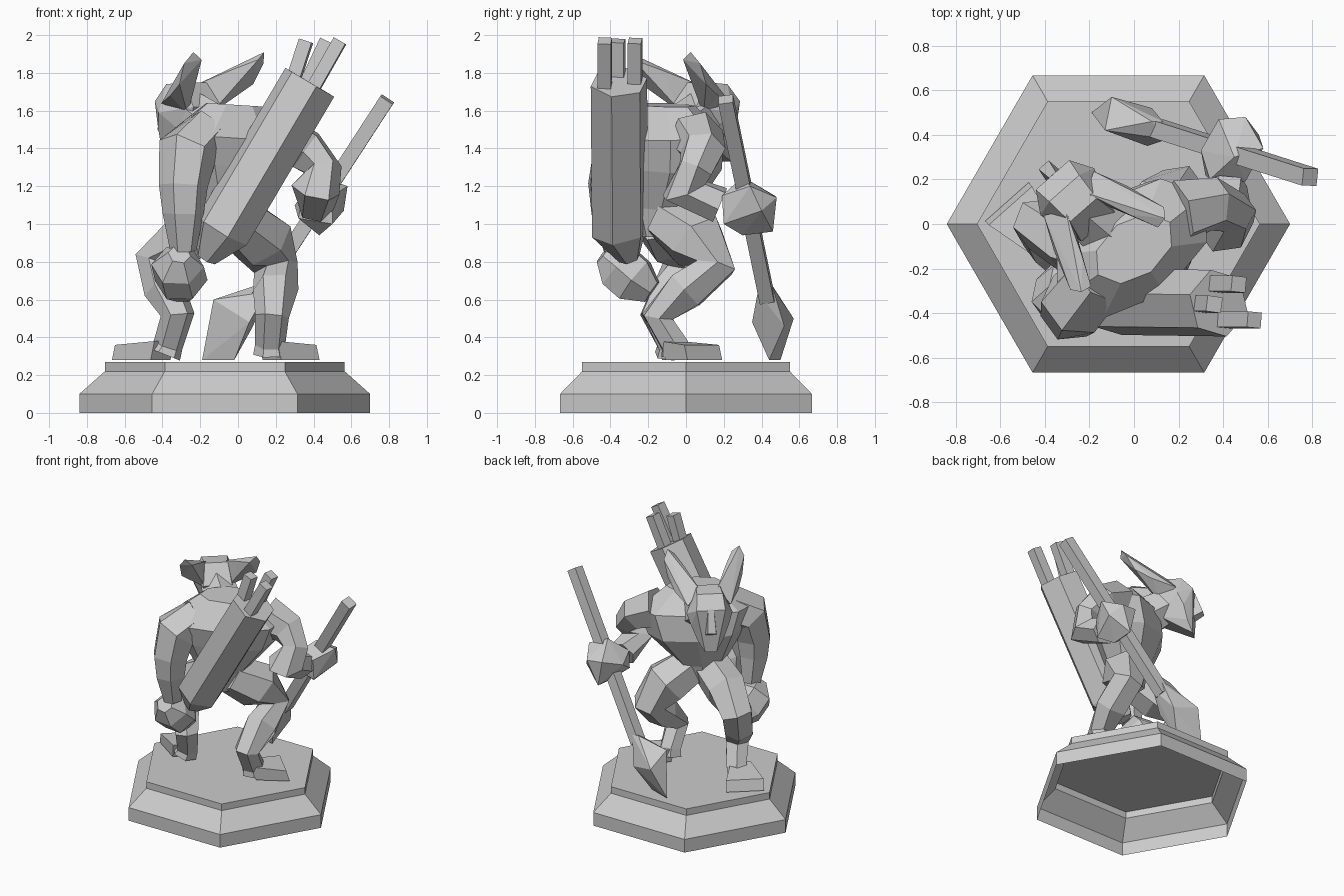
import bpy
import bmesh
from math import cos, sin, tau
from mathutils import Vector

cube = bpy.data.objects.get("Cube")
if cube:
    bpy.data.objects.remove(cube, do_unlink=True)

# One plain sculpting colour
stone = bpy.data.materials.new("plain_grey")
stone.use_nodes = True
grey = (.6, .6, .6, 1)
stone.diffuse_color = grey
stone.node_tree.nodes["Principled BSDF"].inputs["Base Color"].default_value = grey

SIDEWAYS = Vector((.81, .59, 0))
FLOOR = .28


def finish(name, bm):
    """Turn a bmesh into a flat shaded object."""
    bmesh.ops.recalc_face_normals(bm, faces=bm.faces)
    mesh = bpy.data.meshes.new(name)
    bm.to_mesh(mesh)
    bm.free()
    mesh.materials.append(stone)
    obj = bpy.data.objects.new(name, mesh)
    bpy.context.collection.objects.link(obj)
    return obj


def limb(name, stations, sides=6, ref=SIDEWAYS, close_start=True):
    """Faceted tube through stations of (x, y, z, depth, optional width)."""
    bm = bmesh.new()
    centres = [Vector(s[:3]) for s in stations]
    rings = []
    for i, station in enumerate(stations):
        tangent = Vector()
        if i > 0:
            tangent += (centres[i] - centres[i - 1]).normalized()
        if i < len(stations) - 1:
            tangent += (centres[i + 1] - centres[i]).normalized()
        tangent.normalize()
        u = tangent.cross(ref).normalized()
        v = tangent.cross(u)
        depth, width = station[3], station[-1]
        ring = []
        for k in range(sides):
            angle = tau * k / sides
            offset = u * depth * cos(angle) + v * width * sin(angle)
            ring.append(bm.verts.new(centres[i] + offset))
        rings.append(ring)
    for low, high in zip(rings, rings[1:]):
        for k in range(sides):
            n = (k + 1) % sides
            bm.faces.new((low[k], low[n], high[n], high[k]))
    if close_start:
        bm.faces.new(rings[0])
    bm.faces.new(rings[-1])
    return finish(name, bm)


def hull(name, points):
    """Faceted block wrapped around a few points."""
    bm = bmesh.new()
    for p in points:
        bm.verts.new(p)
    bmesh.ops.convex_hull(bm, input=bm.verts)
    loose = [v for v in bm.verts if not v.link_faces]
    bmesh.ops.delete(bm, geom=loose, context="VERTS")
    return finish(name, bm)


def foot(name, heel, toe):
    """Wedge foot that widens to the toes."""
    heel, toe = Vector((*heel, FLOOR)), Vector((*toe, FLOOR))
    ahead = (toe - heel).normalized()
    across = Vector((-ahead.y, ahead.x, 0))
    points = []
    for side in (-1, 1):
        for spot, half, top in ((heel, .07, .1), (toe, .13, .08)):
            base = spot + across * half * side
            points += [base, base + Vector((0, 0, top)) - ahead * top * .3]
    hull(name, points)


# Stepped hexagonal plinth, open underneath
X0 = -.07
limb("plinth",
     [(X0, 0, 0, .77), (X0, 0, .1, .77), (X0, 0, .22, .635), (X0, 0, .27, .635)],
     ref=Vector((0, 1, 0)), close_start=False)

# Hunched body, broad at the shoulders
limb("torso", [
    (-.05, -.12, .93, .11, .13),
    (-.05, -.12, 1.08, .15, .18),
    (-.03, -.09, 1.3, .24, .34),
    (-.01, -.11, 1.47, .25, .41),
    (.0, -.11, 1.63, .13, .2),
], sides=8)
limb("neck", [(-.08, -.05, 1.46, .16), (-.24, .08, 1.58, .13)])

# Legs bent back at the hock
limb("right_leg", [
    (.0, -.1, 1.03, .14),
    (.13, .06, .91, .17),
    (.2, .15, .77, .12),
    (.2, .0, .65, .12),
    (.18, -.15, .51, .09),
    (.17, -.06, .36, .08),
    (.17, -.05, .31, .09),
])
limb("left_leg", [
    (-.1, -.14, 1.03, .14),
    (-.28, -.08, .92, .15),
    (-.43, .0, .8, .12),
    (-.39, -.08, .65, .11),
    (-.32, -.16, .52, .09),
    (-.37, -.08, .36, .08),
    (-.39, -.08, .31, .09),
])
foot("right_foot", (.18, -.06), (.34, .1))
foot("left_foot", (-.41, -.08), (-.57, .1))

# Arms: one reaching to the spear, one hanging
limb("right_arm", [
    (.2, .05, 1.46, .15),
    (.36, .09, 1.39, .12),
    (.45, .05, 1.29, .1),
    (.41, -.01, 1.18, .13),
    (.41, .18, 1.1, .1),
])
hull("right_hand", [
    (.34, .2, 1.15), (.5, .19, 1.15), (.32, .22, 1.03), (.5, .2, 1.0),
    (.45, .3, 1.25), (.58, .34, 1.2), (.3, .33, 1.1), (.43, .3, .94),
    (.56, .4, 1.07), (.38, .47, 1.15), (.5, .48, 1.14), (.42, .46, .96),
])
limb("left_arm", [
    (-.16, -.24, 1.47, .15),
    (-.27, -.36, 1.38, .16),
    (-.29, -.4, 1.2, .13),
    (-.29, -.4, 1.06, .11),
    (-.29, -.37, .86, .07),
])
limb("left_hand", [
    (-.31, -.44, .84, .06),
    (-.32, -.36, .78, .14),
    (-.3, -.27, .7, .14),
    (-.29, -.18, .64, .07),
])

# Head, built in its own turned frame
HEAD = Vector((-.26, .1, 1.6))
AHEAD = Vector((-.66, .75, 0))
LEFT = Vector((-.75, -.66, 0))


def head_points(rows, sides=(-1, 1)):
    return [HEAD + AHEAD * f + LEFT * l * s + Vector((0, 0, h))
            for f, l, h in rows for s in sides]


hull("skull", head_points([
    (-.05, .08, .15), (.08, .09, .14), (.16, .1, .05), (.06, .16, -.01),
    (.1, .13, -.09), (-.15, .1, .02), (.12, .09, -.19), (.15, .04, -.27),
    (-.08, .08, -.14),
]))
hull("nose", head_points([
    (.16, .02, .06), (.22, .03, -.1), (.15, .04, -.14),
]))
for label, s in (("left_ear", 1), ("right_ear", -1)):
    hull(label, head_points([
        (.0, .06, .14), (-.08, .08, -.02), (.05, .15, .04),
        (-.1, .22, .08), (-.2, .14, .22), (-.22, .26, .14),
        (-.32, .25, .31), (-.33, .2, .27), (-.28, .28, .25),
    ], sides=(s,)))

# Spear resting point down
limb("spear_shaft", [(.79, .21, 1.66, .055), (.1, .43, .6, .055)], sides=4)
hull("spear_head", [
    (.15, .38, .64), (.13, .46, .66), (.08, .46, .67),
    (-.13, .42, .6), (.06, .35, .48), (.08, .52, .46), (-.1, .57, .5),
    (-.19, .5, FLOOR), (-.02, .44, FLOOR),
])

# Quiver slung across the back, with three arrows
limb("quiver", [
    (-.17, -.3, .82, .06),
    (-.08, -.35, .97, .155),
    (.38, -.355, 1.75, .155),
], ref=Vector((.3, 1, 0)))
for i, (x, y) in enumerate(((.36, -.36), (.47, -.27), (.54, -.43))):
    limb("arrow_%d" % (i + 1),
         [(x * .5 + .06, y, 1.6, .05), (x, y, 1.97, .05)], sides=4)
